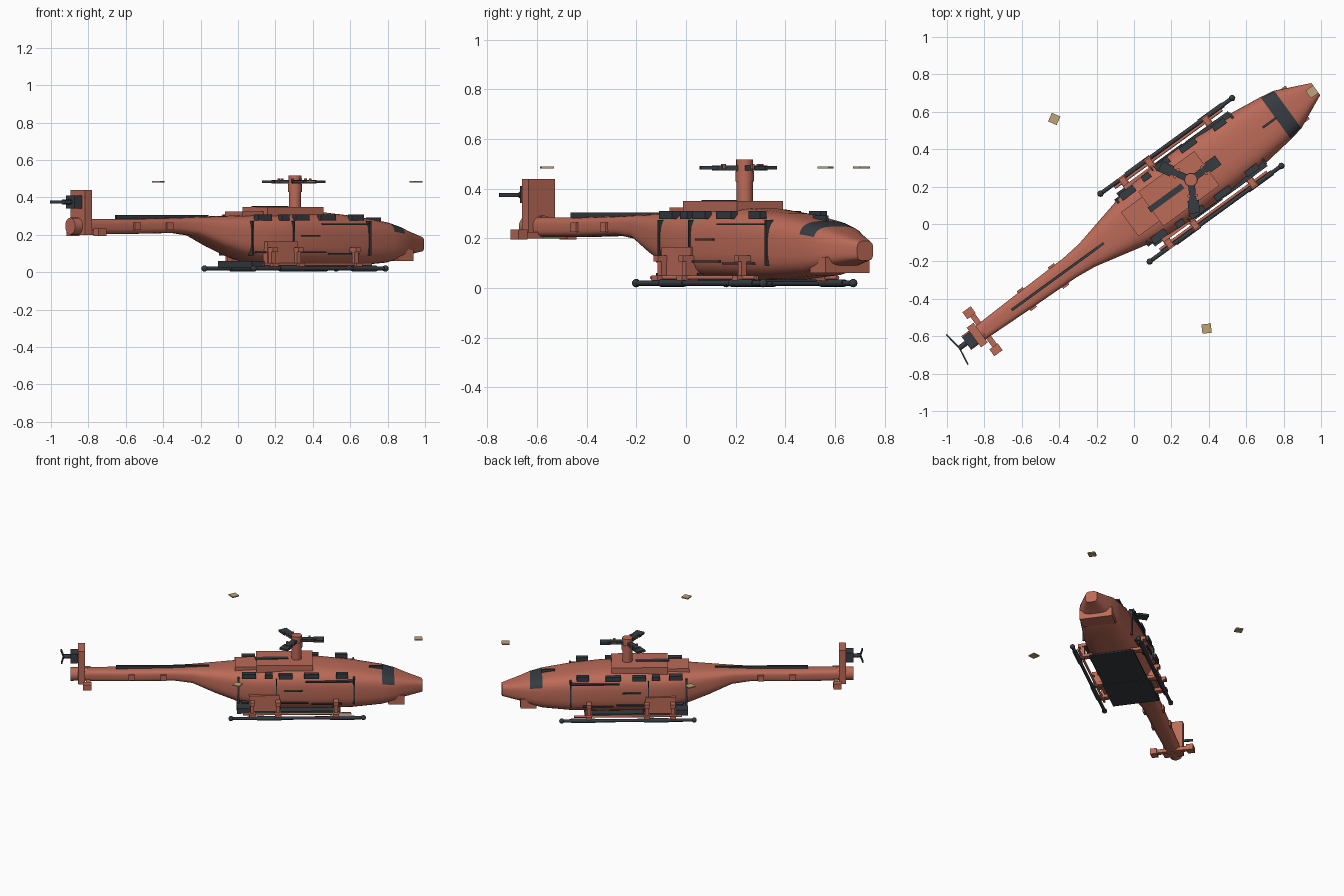
import bpy, bmesh, math
from mathutils import Matrix, Vector

cube = bpy.data.objects.get("Cube")
if cube:
    bpy.data.objects.remove(cube)


def material(name, r, g, b):
    m = bpy.data.materials.new(name)
    m.use_nodes = True
    m.diffuse_color = (r, g, b, 1)
    m.node_tree.nodes["Principled BSDF"].inputs["Base Color"].default_value = (r, g, b, 1)
    return m


RED = material("brick red", .50, .145, .097)
DARK = material("charcoal", .037, .045, .053)
TAN = material("tan", .52, .37, .19)

# The aircraft is built nose along +x, then turned to its heading
HEADING = Matrix.Translation((-.007, .01, 0)) @ Matrix.Rotation(math.radians(36), 4, 'Z')


def finish(name, bm, mats, smooth=False):
    bmesh.ops.recalc_face_normals(bm, faces=bm.faces)
    me = bpy.data.meshes.new(name)
    bm.to_mesh(me)
    bm.free()
    for m in mats:
        me.materials.append(m)
    ob = bpy.data.objects.new(name, me)
    bpy.context.collection.objects.link(ob)
    ob.matrix_world = HEADING
    if smooth:
        bpy.ops.object.select_all(action='DESELECT')
        ob.select_set(True)
        bpy.context.view_layer.objects.active = ob
        bpy.ops.object.shade_smooth_by_angle(angle=math.radians(35))
    return ob


def box(name, mat, x, y, z, turn=None):
    """Box from three (low, high) ranges."""
    bm = bmesh.new()
    size = [r[1] - r[0] for r in (x, y, z)]
    mid = [(r[0] + r[1]) / 2 for r in (x, y, z)]
    mtx = Matrix.Translation(mid) @ Matrix.Diagonal((*size, 1))
    bmesh.ops.create_cube(bm, size=1, matrix=(turn or Matrix()) @ mtx)
    return finish(name, bm, [mat])


def rod(name, mat, a, b, r, sides=12):
    a, b = Vector(a), Vector(b)
    d = b - a
    bm = bmesh.new()
    mtx = Matrix.Translation((a + b) / 2) @ d.to_track_quat('Z', 'Y').to_matrix().to_4x4()
    bmesh.ops.create_cone(bm, cap_ends=True, segments=sides, radius1=r, radius2=r,
                          depth=d.length, matrix=mtx)
    return finish(name, bm, [mat], True)


def ball(name, mat, p, r):
    bm = bmesh.new()
    bmesh.ops.create_uvsphere(bm, u_segments=12, v_segments=8, radius=r,
                              matrix=Matrix.Translation(p))
    return finish(name, bm, [mat], True)


# Fuselage stations: position, half width, bottom, top
STATIONS = [
    (-1.0, .045, .205, .285), (-.7, .055, .205, .285), (-.42, .062, .21, .29),
    (-.3, .075, .195, .295), (-.15, .11, .13, .30), (0, .145, .075, .305),
    (.12, .168, .045, .31), (.3, .178, .035, .32), (.55, .176, .032, .32),
    (.75, .165, .035, .30), (.945, .14, .05, .27), (1.025, .125, .07, .248),
    (1.09, .095, .09, .225), (1.21, .04, .11, .19)]
SIDES = 28


def half_width(u):
    for a, b in zip(STATIONS, STATIONS[1:]):
        if a[0] <= u <= b[0]:
            return a[1] + (b[1] - a[1]) * (u - a[0]) / (b[0] - a[0])
    return .04


def power(v, n):
    return math.copysign(abs(v) ** (2 / n), v)


bm = bmesh.new()
rings = []
for u, w, lo, hi in STATIONS:
    ring = []
    for i in range(SIDES):
        t = math.tau * (i + .5) / SIDES
        ring.append(bm.verts.new((u, w * power(math.cos(t), 3.4),
                                  (lo + hi) / 2 + (hi - lo) / 2 * power(math.sin(t), 3.4))))
    rings.append(ring)
for a, b in zip(rings, rings[1:]):
    for i in range(SIDES):
        j = (i + 1) % SIDES
        f = bm.faces.new((a[i], a[j], b[j], b[i]))
        c = f.calc_center_median()
        # Windscreen band
        f.material_index = int(.95 < c.x < 1.02 and c.z > .2)
bm.faces.new(rings[0])
bm.faces.new(rings[-1])
finish("fuselage", bm, [RED, DARK], True)

# Chin, belly and engine cover
box("chin_block", RED, (.985, 1.09), (-.11, .11), (.06, .125))
box("belly_slab", DARK, (-.01, .28), (-.155, .155), (.022, .06))
box("belly_front_plate", DARK, (.28, .67), (-.15, .15), (.025, .034))
box("engine_cover", RED, (.12, .49), (-.114, .114), (.29, .35))
box("rear_engine_cover", RED, (-.02, .13), (-.08, .08), (.28, .325))
box("cover_strip", DARK, (.11, .33), (-.016, .016), (.348, .354))
box("roof_wiper", DARK, (.86, .95), (-.006, .006), (.27, .292))
box("boom_top_strip", DARK, (-.8, -.19), (-.007, .007), (.285, .305))

# Rotor mast, hub and arms
HUB = .385
rod("rotor_mast", RED, (HUB, 0, .33), (HUB, 0, .44), .033, 20)
rod("mast_flange", RED, (HUB, 0, .43), (HUB, 0, .472), .037, 20)
rod("rotor_cap", RED, (HUB, 0, .47), (HUB, 0, .517), .034, 20)
for k in range(3):
    turn = Matrix.Translation((HUB, 0, 0)) @ Matrix.Rotation(k * math.tau / 3, 4, 'Z')
    box(f"rotor_arm_{k}", DARK, (.02, .13), (-.018, .018), (.474, .494), turn)
    box(f"blade_grip_{k}", DARK, (.11, .18), (-.03, .03), (.477, .491), turn)
    for s in (-1, 1):
        p = turn @ Vector((.085, s * .022, .48))
        rod(f"grip_bolt_{k}_{s}", RED, p, p + Vector((0, 0, .02)), .008, 8)
    box(f"blade_tip_{k}", TAN, (.775, .825), (-.025, .025), (.481, .489), turn)

# Tail
box("tail_fin", RED, (-1.05, -1.005), (-.065, .065), (.2, .44))
rod("tail_cone", RED, (-1.10, 0, .247), (-.99, 0, .247), .045, 20)
box("stabilizer", RED, (-1.0, -.97), (-.135, .135), (.2, .225))
box("tail_rotor_housing", DARK, (-1.10, -1.05), (-.038, .038), (.342, .41))
rod("tail_rotor_shaft", DARK, (-1.15, 0, .375), (-1.09, 0, .375), .014)
for s in (-1, 1):
    turn = Matrix.Translation((-1.145, 0, .375)) @ Matrix.Rotation(s * .15, 4, 'Z')
    box(f"tail_blade_{s}", DARK, (-.004, .004), sorted((s * .01, s * .1)), (-.008, .008), turn)
    box(f"stabilizer_end_{s}", RED, (-1.02, -.965), sorted((s * .1, s * .145)), (.195, .235))


def side_box(name, mat, s, u, z, out, depth=.03):
    """Box lying against one flank of the body."""
    w = half_width(sum(u) / 2)
    return box(name, mat, u, sorted((s * (w - depth), s * (w + out))), z)


for s in (-1, 1):
    # Vents along the roof edge
    for i, (u, half) in enumerate([(.07, .045), (.2, .025), (.31, .045), (.48, .05), (.68, .04)]):
        side_box(f"roof_vent_{s}_{i}", DARK, s, (u - half, u + half), (.278, .31),
                 -.002 if i else .006, .035)
    # Door seams and rails
    for i, u in enumerate((0, .25, .76)):
        t = .003 if i == 1 else .006
        side_box(f"door_post_{s}_{i}", DARK, s, (u - t, u + t), (.09, .275), .006)
    for i, (a, b, z) in enumerate([(.44, .76, .257), (.02, .22, .108), (.28, .46, .108),
                                   (.48, .68, .098), (.3, .42, .195)]):
        side_box(f"door_rail_{s}_{i}", DARK, s, (a, b), (z - .004, z + .004), .008)
    # Landing skid with its inner rail
    y = s * .224
    rod(f"skid_{s}", DARK, (-.05, y, .02), (.82, y, .02), .011)
    for u in (-.05, .82):
        ball(f"skid_end_{s}_{u}", DARK, (u, y, .02), .017)
    for u in (.2, .68):
        rod(f"skid_sleeve_{s}_{u}", DARK, (u - .08, y, .02), (u + .08, y, .02), .015)
    rod(f"skid_rail_{s}", RED, (.03, s * .205, .042), (.74, s * .205, .042), .008)
    # Struts
    for u in (.09, .26, .64):
        box(f"strut_{s}_{u}", RED, (u - .013, u + .013), sorted((s * .185, s * .21)), (.025, .13))
        box(f"strut_arm_{s}_{u}", RED, (u - .016, u + .016), sorted((s * .12, s * .228)), (.108, .132))
        box(f"strut_foot_{s}_{u}", RED, (u - .02, u + .02), sorted((s * .13, s * .235)), (.03, .05))
    side_box(f"step_panel_{s}", RED, s, (.07, .27), (.05, .165), .014)
    # Small fittings on the tail boom
    for u in (-.7, -.49):
        side_box(f"boom_fitting_{s}_{u}", RED, s, (u - .02, u + .02), (.225, .265), .01)
